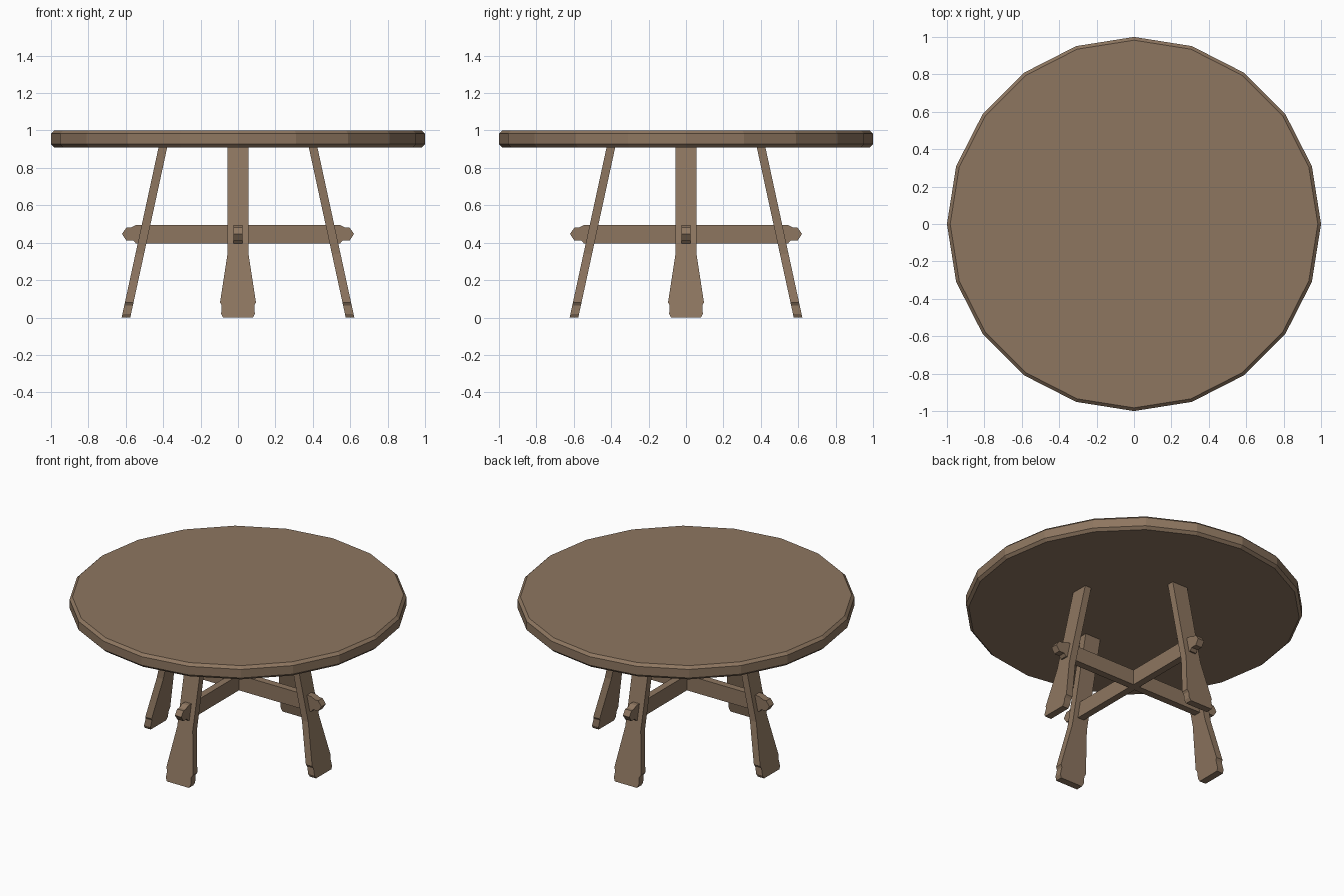
import bpy, bmesh, math
from mathutils import Matrix, Vector

cube = bpy.data.objects.get("Cube")
if cube:
    bpy.data.objects.remove(cube)

# Single wood colour
wood = bpy.data.materials.new("brown wood")
colour = (0.27, 0.182, 0.117, 1)
wood.use_nodes = True
wood.diffuse_color = colour
wood.node_tree.nodes["Principled BSDF"].inputs["Base Color"].default_value = colour


def finish(name, bm, turn=0.0):
    """Turn the mesh about z and store it as an object."""
    bm.transform(Matrix.Rotation(turn, 4, "Z"))
    bmesh.ops.recalc_face_normals(bm, faces=bm.faces)
    mesh = bpy.data.meshes.new(name)
    bm.to_mesh(mesh)
    bm.free()
    mesh.materials.append(wood)
    obj = bpy.data.objects.new(name, mesh)
    bpy.context.collection.objects.link(obj)
    return obj


def prism(front, back):
    """Close two matching outlines into a solid."""
    bm = bmesh.new()
    a = [bm.verts.new(p) for p in front]
    b = [bm.verts.new(p) for p in back]
    bm.faces.new(a)
    bm.faces.new(b[::-1])
    for i in range(len(a)):
        j = (i + 1) % len(a)
        bm.faces.new((a[i], b[i], b[j], a[j]))
    return bm


# Table top: twenty-sided disc with chamfered rims
TOP_Z, UNDER_Z = 1.0, 0.91
bm = bmesh.new()
bmesh.ops.create_cone(bm, cap_ends=True, segments=20, radius1=1, radius2=1,
                      depth=TOP_Z - UNDER_Z,
                      matrix=Matrix.Translation((0, 0, (TOP_Z + UNDER_Z) / 2)))
rims = [e for e in bm.edges if abs(e.verts[0].co.z - e.verts[1].co.z) < 0.01]
bmesh.ops.bevel(bm, geom=rims, offset=0.017, segments=1, affect="EDGES")
finish("table_top", bm)

# Splayed plank legs: half-width and height, from the foot up
leg_half = [(0.08, 0), (0.09, 0.02), (0.087, 0.065), (0.096, 0.08),
            (0.056, 0.34), (0.056, UNDER_Z)]
outline = leg_half + [(-w, z) for w, z in reversed(leg_half)]


def leg_face(foot_radius):
    return [Vector((w, -foot_radius + 0.217 * z, z)) for w, z in outline]


for i, side in enumerate(("front", "left", "back", "right")):
    finish(side + "_leg", prism(leg_face(0.622), leg_face(0.576)), i * math.pi / 2)

# Crossed stretchers with shaped ends passing through the legs
end = [(0.545, 0.395), (0.56, 0.412), (0.597, 0.412), (0.62, 0.447),
       (0.597, 0.48), (0.575, 0.48), (0.545, 0.495)]
beam = end + [(-x, z) for x, z in reversed(end)]
for name, turn in (("side_stretcher", 0), ("front_back_stretcher", math.pi / 2)):
    faces = [[(x, y, z) for x, z in beam] for y in (-0.023, 0.023)]
    finish(name, prism(*faces), turn)
